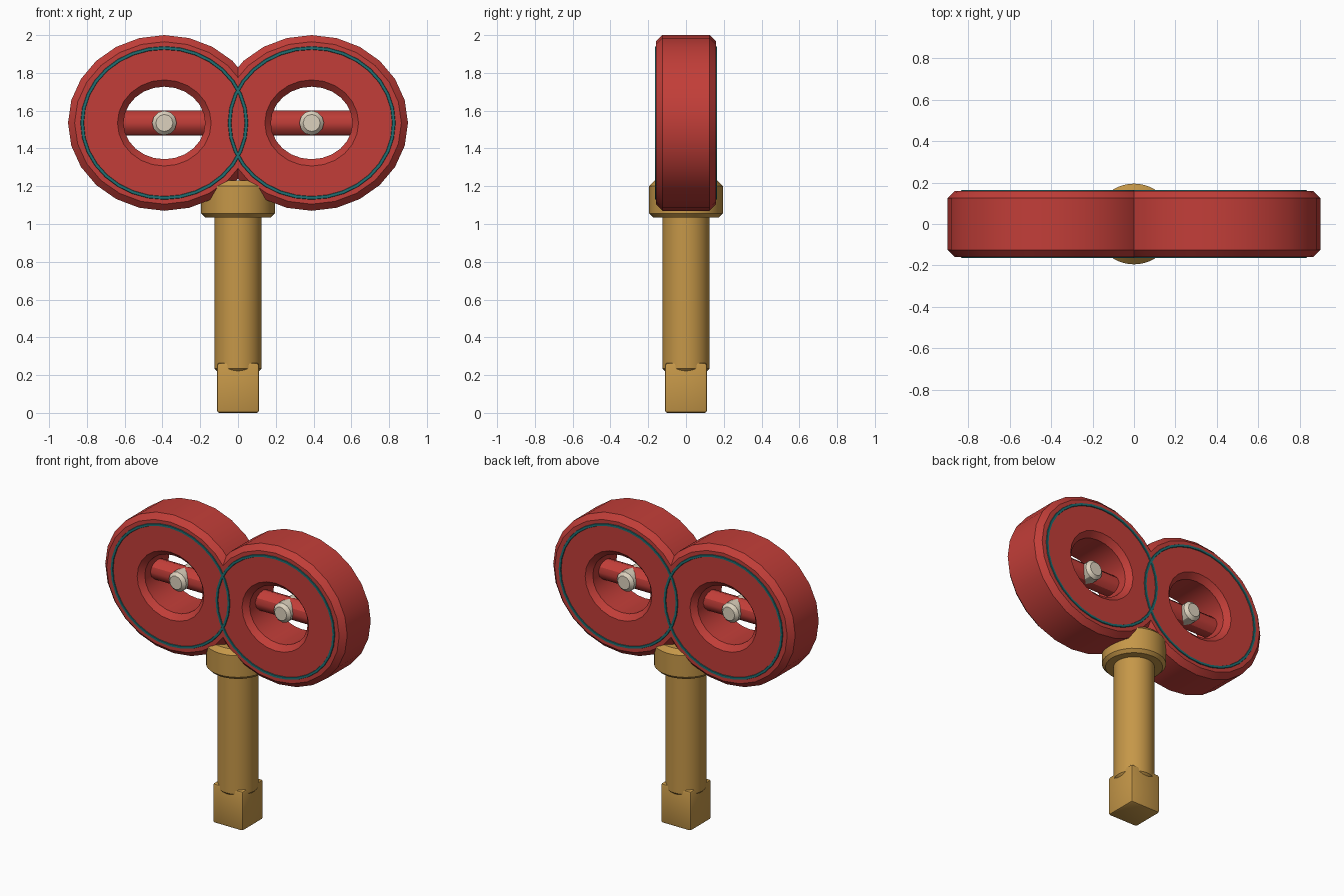
import bpy, bmesh, math

if "Cube" in bpy.data.objects:
    bpy.data.objects.remove(bpy.data.objects["Cube"])


def mat(name, rgb):
    m = bpy.data.materials.new(name)
    m.diffuse_color = (*rgb, 1)
    m.use_nodes = True
    m.node_tree.nodes["Principled BSDF"].inputs["Base Color"].default_value = m.diffuse_color
    return m


RED = mat("red", (0.54, 0.048, 0.04))
BRASS = mat("brass", (0.56, 0.31, 0.065))
TEAL = mat("teal", (0.014, 0.16, 0.17))
CREAM = mat("cream", (0.72, 0.64, 0.51))


def finish(bm, name, material, angle=30):
    bmesh.ops.recalc_face_normals(bm, faces=bm.faces)
    me = bpy.data.meshes.new(name)
    bm.to_mesh(me)
    bm.free()
    ob = bpy.data.objects.new(name, me)
    bpy.context.collection.objects.link(ob)
    me.materials.append(material)
    bpy.ops.object.select_all(action='DESELECT')
    ob.select_set(True)
    bpy.context.view_layer.objects.active = ob
    bpy.ops.object.shade_smooth_by_angle(angle=math.radians(angle))
    return ob


def lathe(name, profile, material, axis='Z', centre=(0, 0, 0), n=24, closed=False):
    """Revolve (rx, rz, height) points around an axis; closed joins last to first."""
    bm = bmesh.new()
    rings = []
    for ra, rb, h in profile:
        ring = []
        for i in range(n):
            a = 2 * math.pi * i / n
            u, v = ra * math.cos(a), rb * math.sin(a)
            p = {'Z': (u, v, h), 'Y': (u, h, v), 'X': (h, u, v)}[axis]
            ring.append(bm.verts.new([p[k] + centre[k] for k in range(3)]))
        rings.append(ring)
    pairs = list(zip(rings, rings[1:]))
    if closed:
        pairs.append((rings[-1], rings[0]))
    else:
        bm.faces.new(rings[0])
        bm.faces.new(rings[-1])
    for r, s in pairs:
        for i in range(n):
            j = (i + 1) % n
            bm.faces.new((r[i], r[j], s[j], s[i]))
    return finish(bm, name, material)


def rod(name, r, half, bevel, material, axis, centre, n):
    pts = [(r - bevel, -half), (r, bevel - half), (r, half - bevel), (r - bevel, half)]
    return lathe(name, [(a, a, h) for a, h in pts], material, axis, centre, n)


CZ = 1.535
for side, x in (("left", -0.39), ("right", 0.39)):
    c = (x, 0, CZ)
    # oval grip ring with chamfered rims
    lathe(side + "_grip_ring", [
        (0.475, 0.43, -0.16), (0.51, 0.465, -0.125), (0.51, 0.465, 0.125), (0.475, 0.43, 0.16),
        (0.248, 0.228, 0.16), (0.216, 0.192, 0.125), (0.216, 0.192, -0.125), (0.248, 0.228, -0.16)],
        RED, 'Y', c, 24, True)
    # thin teal trim on both faces
    for face, s in (("front", -1), ("back", 1)):
        lathe(f"{side}_{face}_trim", [
            (0.425, 0.387, s * 0.157), (0.428, 0.39, s * 0.165),
            (0.442, 0.404, s * 0.165), (0.445, 0.407, s * 0.157)],
            TEAL, 'Y', c, 32, True)
    # cross bar in the hole, with a pin through it
    rod(side + "_cross_bar", 0.067, 0.25, 0.01, RED, 'X', c, 12)
    rod(side + "_pin", 0.065, 0.105, 0.02, CREAM, 'Y', c, 12)

# collar and shaft
lathe("collar", [(r, r, z) for r, z in
      ((0.175, 1.035), (0.195, 1.055), (0.195, 1.2), (0.165, 1.23))], BRASS, n=32)
lathe("shaft", [(r, r, z) for r, z in
      ((0.11, 0.22), (0.125, 0.235), (0.125, 1.1))], BRASS, n=32)

# square drive end
bm = bmesh.new()
bmesh.ops.create_cube(bm, size=1)
for v in bm.verts:
    v.co.x *= 0.224
    v.co.y *= 0.224
    v.co.z = (v.co.z + 0.5) * 0.265
bmesh.ops.bevel(bm, geom=bm.edges[:], offset=0.014, segments=2, affect='EDGES', profile=0.5)
finish(bm, "square_drive", BRASS, 35)
